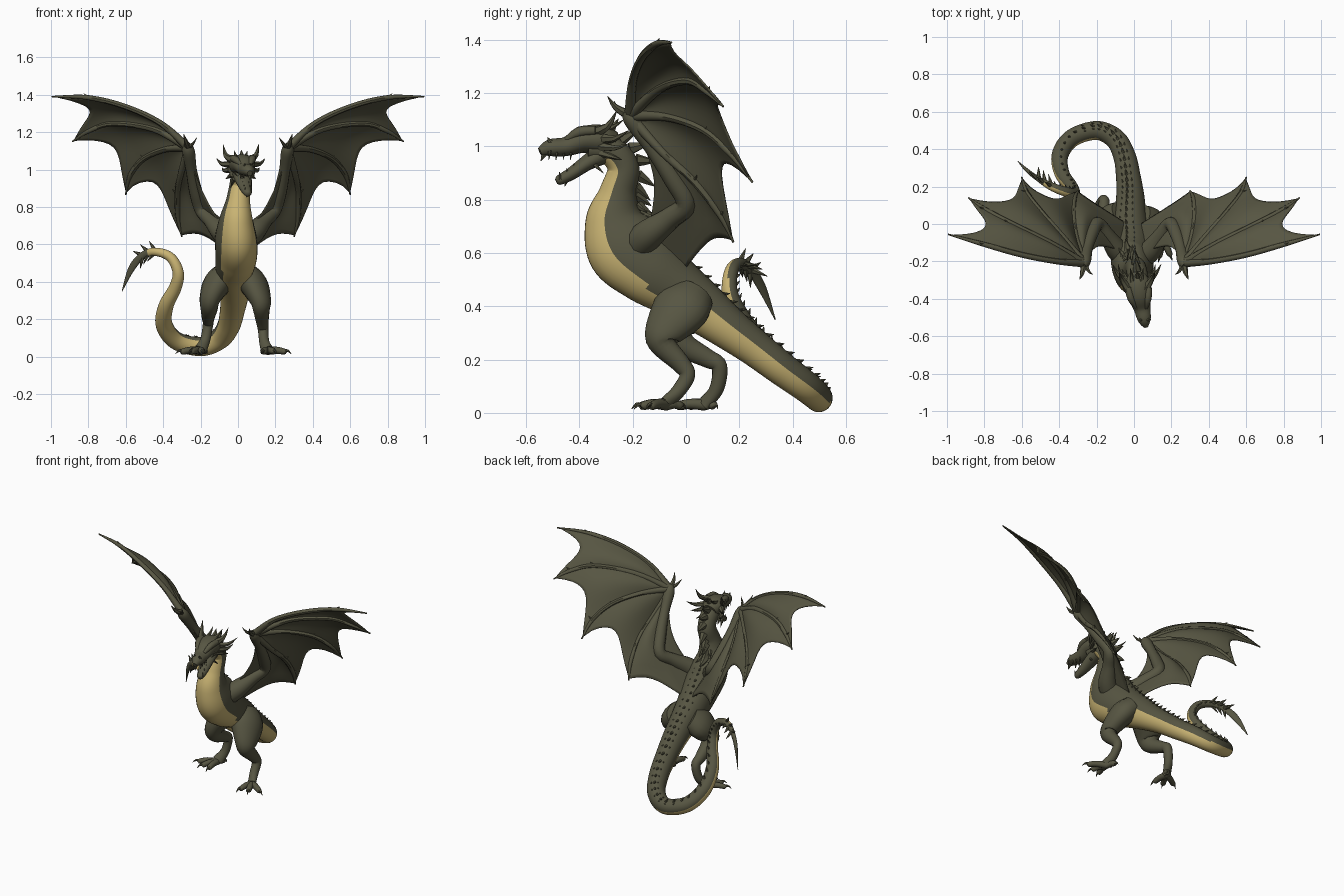
import bpy, bmesh, math
from mathutils import Vector

if "Cube" in bpy.data.objects:
    bpy.data.objects.remove(bpy.data.objects["Cube"])

def material(name, rgb):
    m = bpy.data.materials.new(name)
    m.diffuse_color = (*rgb, 1)
    m.use_nodes = True
    m.node_tree.nodes["Principled BSDF"].inputs["Base Color"].default_value = m.diffuse_color
    return m

HIDE = material("dark_olive_hide", (0.095, 0.092, 0.055))
BELLY = material("tan_belly", (0.58, 0.45, 0.17))

def resample(pts, steps):
    """Catmull-Rom curve through tuples of any length."""
    out, n = [], len(pts)
    for i in range(n - 1):
        p = [pts[max(i - 1, 0)], pts[i], pts[i + 1], pts[min(i + 2, n - 1)]]
        for k in range(steps):
            t = k / steps
            out.append(tuple(0.5 * (2 * b + (c - a) * t + (2 * a - 5 * b + 4 * c - d) * t * t
                                    + (3 * b - a - 3 * c + d) * t ** 3) for a, b, c, d in zip(*p)))
    return out + [tuple(pts[-1])]

def tube(bm, pts, seg=12, steps=5, ref=(0, -1, 0.01), rule=None):
    """Tube through (x, y, z, half width, half depth); returns its frames."""
    pts = [p if len(p) == 5 else (*p, p[3]) for p in pts]
    path = resample(pts, steps)
    pos = [Vector(p[:3]) for p in path]
    n, rings, frames = Vector(ref), [], []
    for i, p in enumerate(path):
        t = (pos[min(i + 1, len(pos) - 1)] - pos[max(i - 1, 0)]).normalized()
        n = (n - t * n.dot(t)).normalized()
        b = t.cross(n)
        w, d = max(p[3], 0.001), max(p[4], 0.001)
        rings.append([bm.verts.new(pos[i] + n * math.cos(a) * d + b * math.sin(a) * w)
                      for a in (2 * math.pi * k / seg for k in range(seg))])
        frames.append((pos[i], t, n.copy(), b, w, d))
    for i in range(len(rings) - 1):
        for k in range(seg):
            j = (k + 1) % seg
            f = bm.faces.new((rings[i][k], rings[i][j], rings[i + 1][j], rings[i + 1][k]))
            if rule:
                ang = (k + 0.5) / seg * 360
                f.material_index = rule(i / (len(rings) - 1), min(ang, 360 - ang))
    bm.faces.new(rings[0])
    bm.faces.new(rings[-1])
    return frames

def spike(bm, base, tip, r, bend=(0, 0, 0)):
    """Curved horn, claw or scale spine."""
    a, c = Vector(base), Vector(tip)
    m = (a + c) / 2 + Vector(bend)
    tube(bm, [(*a, r), (*m, r * .6), (*c, .001)], 6, 3, ref=(0.3, 0.9, 0.31))

def finish(bm, name, thickness=0):
    bmesh.ops.recalc_face_normals(bm, faces=bm.faces[:])
    me = bpy.data.meshes.new(name)
    bm.to_mesh(me)
    bm.free()
    ob = bpy.data.objects.new(name, me)
    bpy.context.collection.objects.link(ob)
    me.materials.append(HIDE)
    me.materials.append(BELLY)
    if thickness:
        mod = ob.modifiers.new("thickness", "SOLIDIFY")
        mod.thickness, mod.offset = thickness, 0
    bpy.ops.object.select_all(action="DESELECT")
    ob.select_set(True)
    bpy.context.view_layer.objects.active = ob
    bpy.ops.object.shade_smooth_by_angle(angle=math.radians(45))

# Neck, torso and curling tail in one tube; underside is tan
spine = [(.03, -.37, .995, .045, .045), (.02, -.285, .985, .055, .055), (.01, -.235, .92, .055, .06),
         (0, -.255, .83, .065, .07), (-.01, -.265, .73, .09, .115), (-.01, -.225, .63, .11, .155),
         (-.01, -.14, .545, .11, .14), (-.02, -.04, .47, .10, .115), (-.02, .06, .395, .085, .098),
         (-.02, .15, .325, .075, .082), (-.03, .25, .25, .066, .07), (-.05, .36, .165, .06, .063),
         (-.10, .455, .095, .055, .058), (-.20, .50, .054, .05, .052), (-.33, .46, .085, .048, .048),
         (-.395, .37, .17, .045, .045), (-.385, .27, .27, .04, .04), (-.335, .20, .37, .034, .034),
         (-.32, .165, .45, .03, .03), (-.36, .17, .53, .026, .026), (-.44, .20, .56, .022, .022),
         (-.51, .24, .54, .02, .014), (-.57, .285, .47, .02, .01), (-.62, .335, .35, .002, .002)]

def belly_rule(u, ang):
    limit = 58 if u < .27 else 50 if u < .35 else 90 if u < .55 else 105 if u < .8 else 85
    return 1 if .03 < u < .89 and ang < limit else 0

bm = bmesh.new()
frames = tube(bm, spine, 36, 8, ref=(0, -.1, -1), rule=belly_rule)
finish(bm, "body_and_tail")

# Spines down the neck, back and tail
bm = bmesh.new()
last = len(frames) - 1
for i in range(6, last - 14, 3):
    p, t, n, b, w, d = frames[i]
    u = i / last
    size = .078 if u < .18 else .03 if u < .38 else .032 * (1.4 - u)
    rows = (0,) if u < .14 or u > .6 else (-.35, 0, .35)
    for k in rows:
        base = p - n * d * .93 * math.cos(k) + b * w * .93 * math.sin(k)
        h = size * (1 if k == 0 else .6)
        lean = t * (.45 if u < .18 else 1.0)
        spike(bm, base, base + (-n + b * k + lean).normalized() * h, h * .32)
finish(bm, "dorsal_spines")

# Barbs around the tail tip
bm = bmesh.new()
for i in (last - 24, last - 20, last - 16):
    p, t, n, b, w, d = frames[i]
    for v in (b, -b, -n):
        spike(bm, p, p + v * .055 + t * .045, .014)
finish(bm, "tail_barbs")

# Skull with snout, brow and beak tip
bm = bmesh.new()
tube(bm, [(.015, -.27, 1.01, .045, .045), (.02, -.32, 1.025, .07, .056), (.03, -.385, 1.025, .064, .05),
          (.043, -.45, 1.0, .046, .036), (.055, -.51, .995, .036, .032), (.063, -.548, .98, .014, .016)],
     14, 5, ref=(0, 0, -1))
spike(bm, (.06, -.525, .985), (.064, -.545, .945), .016)
for s in (-1, 1):
    tube(bm, [(.04 + s * .024, -.45, 1.025, .01), (.03 + s * .045, -.40, 1.055, .02),
              (.025 + s * .055, -.34, 1.06, .018)], 8, 3)
    spike(bm, (.056 + s * .016, -.50, 1.0), (.056 + s * .02, -.52, 1.035), .016)
finish(bm, "skull")

# Lower jaw and teeth
bm = bmesh.new()
tube(bm, [(.02, -.31, .975, .05, .042), (.03, -.37, .94, .045, .03), (.043, -.43, .898, .033, .024),
          (.052, -.475, .874, .022, .019), (.054, -.487, .868, .008, .01)], 12, 4, ref=(0, 0, -1))
spike(bm, (.045, -.445, .89), (.047, -.455, .85), .014)
finish(bm, "lower_jaw")
bm = bmesh.new()
for s in (-1, 1):
    for k in range(4):
        y, x = -.43 - k * .027, .04 + k * .006
        spike(bm, (x + s * .026, y, .985), (x + s * .026, y - .004, .95), .007)
        spike(bm, (x - .004 + s * .016, y + .04, .92 - k * .015),
              (x - .004 + s * .016, y + .036, .95 - k * .015), .006)
finish(bm, "teeth")

# Horns, cheek frills and chin spikes
bm = bmesh.new()
for s in (-1, 1):
    x = .015
    spike(bm, (x + s * .04, -.36, 1.05), (x + s * .095, -.26, 1.135), .024, (s * .012, .015, -.018))
    spike(bm, (x + s * .02, -.32, 1.06), (x + s * .035, -.235, 1.10), .016, (0, 0, -.008))
    spike(bm, (x + s * .05, -.32, 1.03), (x + s * .13, -.215, 1.06), .02, (s * .01, 0, -.015))
    spike(bm, (x + s * .055, -.32, 1.0), (x + s * .1, -.215, 1.01), .018, (s * .01, 0, -.01))
    spike(bm, (x + s * .045, -.32, .975), (x + s * .08, -.24, .95), .016)
    spike(bm, (x + s * .035, -.36, .95), (x + s * .055, -.31, .90), .012)
finish(bm, "horns_and_frills")

# Wings: arm, four fingers, scalloped membrane and the web in front of the elbow
WRIST = (.265, -.21, 1.115)
FINGERS = [[WRIST, (.41, -.20, 1.245), (.60, -.165, 1.335), (.80, -.11, 1.385), (.995, -.055, 1.39)],
           [WRIST, (.45, -.10, 1.215), (.67, .01, 1.245), (.80, .08, 1.205), (.885, .14, 1.15)],
           [WRIST, (.38, -.07, 1.11), (.50, .07, 1.06), (.575, .17, .97), (.60, .25, .865)],
           [WRIST, (.305, -.09, .98), (.325, .03, .87), (.32, .13, .74), (.30, .178, .64)],
           [WRIST, (.25, -.11, .96), (.215, -.01, .82), (.13, .0, .69), (.02, -.01, .53)],
           [WRIST, (.235, -.155, 1.0), (.19, -.12, .88), (.13, -.125, .77), (.04, -.15, .65)]]
SCALLOP = (.22, .27, .32, .1, 0)
for s, side in ((-1, "left"), (1, "right")):
    flip = lambda p: (p[0] * s, *p[1:])
    bm = bmesh.new()
    tube(bm, [flip(p) for p in ((.03, -.19, .62, .06), (.09, -.14, .67, .058), (.145, -.06, .73, .042),
                                (.195, .0, .785, .038), (.225, -.05, .88, .036), (.25, -.13, 1.0, .03),
                                (.265, -.20, 1.10, .034), (.275, -.225, 1.135, .018))], 12, 5)
    for tip, r in (((.29, -.295, 1.19), .02), ((.22, -.27, 1.17), .014)):
        spike(bm, flip(WRIST), flip(tip), r, (0, -.012, -.005))
    finish(bm, side + "_wing_arm")

    bm = bmesh.new()
    for f in FINGERS[:4]:
        radii = (.022, .016, .015, .013, .004)
        tube(bm, [(*flip(p), r) for p, r in zip(f, radii)], 8, 6)
        for k in (2, 3):
            a = Vector(flip(f[k]))
            spike(bm, a, a + Vector((s * .025, .01, .022)), .009)
    finish(bm, side + "_wing_fingers")

    bm = bmesh.new()
    rows, cols = 20, 10
    curves = [[Vector(flip(p)) for p in resample(f, 10)] for f in FINGERS]

    def along(curve, t):
        x = t * (len(curve) - 1)
        i = min(int(x), len(curve) - 2)
        return curve[i].lerp(curve[i + 1], x - i)

    for g in range(5):
        grid = []
        for c in range(cols + 1):
            u = c / cols
            reach = .965 + (.035 * u if g == 3 else .035 if g == 4 else 0)
            reach -= SCALLOP[g] * math.sin(math.pi * u) ** .75 if 0 < u < 1 else 0
            col = []
            for r in range(1, rows + 1):
                t = r / rows * reach
                p = along(curves[g], t).lerp(along(curves[g + 1], t), u)
                sag = .035 * math.sin(math.pi * u) * math.sin(math.pi * min(t, .8)) * (g < 4)
                col.append(bm.verts.new(p + Vector((-s * .2, .7, .5)) * sag))
            grid.append(col)
        for c in range(cols):
            for r in range(rows - 1):
                bm.faces.new((grid[c][r], grid[c + 1][r], grid[c + 1][r + 1], grid[c][r + 1]))
    bmesh.ops.remove_doubles(bm, verts=bm.verts[:], dist=.0005)
    finish(bm, side + "_wing_membrane", .006)

# Legs, feet and claws; the right leg steps forward
LEGS = {"right": ([(.03, .02, .44, .07, .09), (.08, -.02, .39, .075, .11), (.12, -.085, .30, .055, .075),
                   (.125, -.085, .255, .045, .05), (.13, -.02, .185, .033, .036), (.135, .005, .14, .028, .03),
                   (.14, -.03, .08, .027, .027), (.155, -.075, .035, .035, .022)],
                  [(.13, -.205), (.205, -.195), (.285, -.15)], (.125, .0)),
        "left": ([(-.06, .04, .44, .07, .09), (-.11, .0, .39, .075, .11), (-.15, -.04, .31, .055, .075),
                  (-.155, -.01, .255, .045, .05), (-.16, .08, .205, .033, .036), (-.16, .125, .175, .028, .03),
                  (-.175, .115, .09, .027, .027), (-.20, .07, .035, .035, .022)],
                 [(-.19, -.07), (-.265, -.055), (-.335, -.005)], (-.165, .12))}
for side, (leg, toes, heel) in LEGS.items():
    bm = bmesh.new()
    tube(bm, leg, 16, 5)
    finish(bm, side + "_leg")
    bm = bmesh.new()
    foot = Vector((*leg[-1][:2], .03))
    for x, y in [*toes, heel]:
        tip = Vector((x, y, .02))
        a, b = foot.lerp(tip, .4), foot.lerp(tip, .72)
        tube(bm, [(*foot, .022), (a.x, a.y, .034, .019), (b.x, b.y, .026, .016),
                  (*foot.lerp(tip, .78), .009)], 8, 3)
        spike(bm, b + Vector((0, 0, .006)), (x, y, .014), .011, (0, 0, .01))
    finish(bm, side + "_foot")
